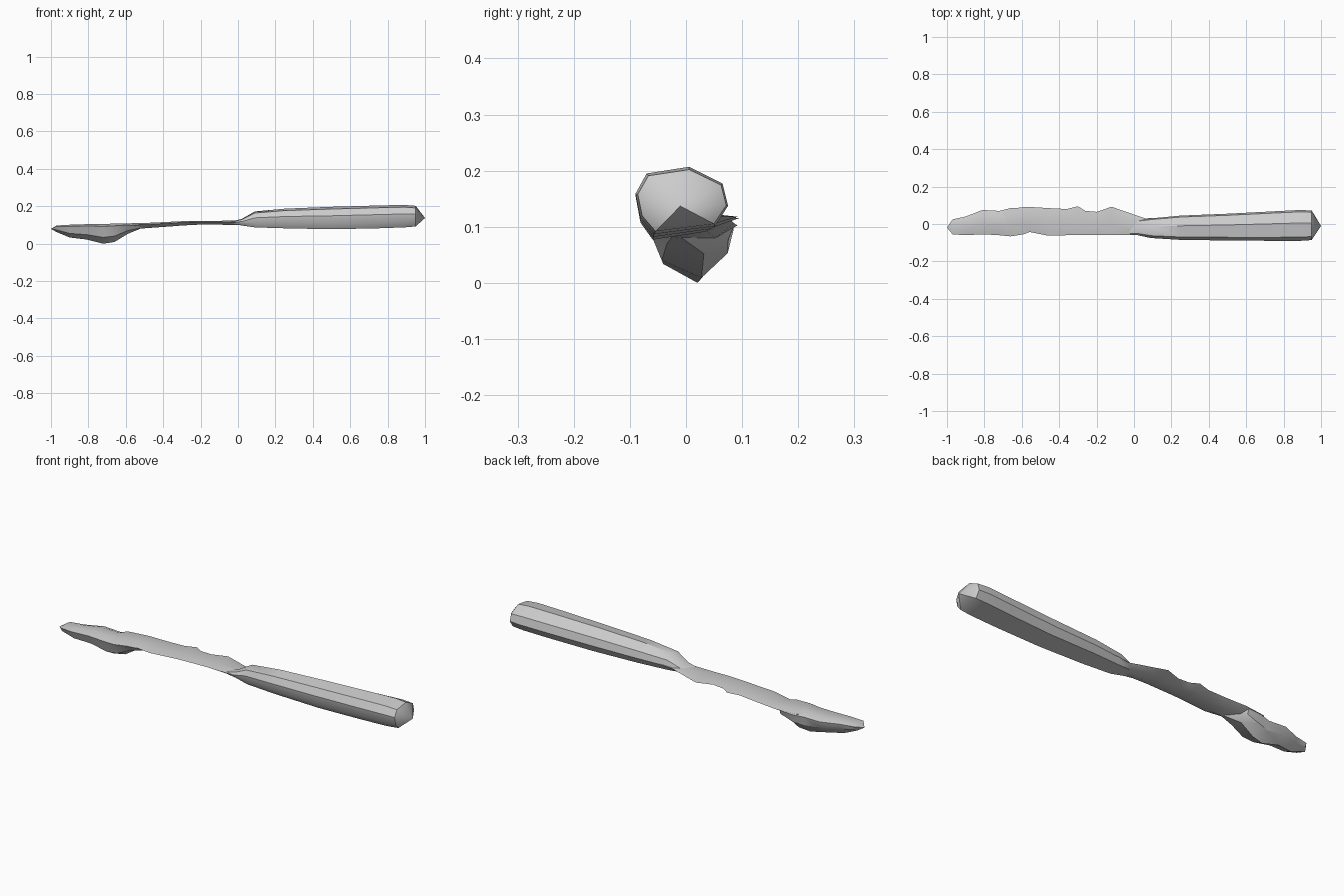
import bpy, bmesh, math

cube = bpy.data.objects.get("Cube")
if cube:
    bpy.data.objects.remove(cube, do_unlink=True)

grey = bpy.data.materials.new("plain grey")
grey.use_nodes = True
grey.diffuse_color = (0.6, 0.6, 0.6, 1)
grey.node_tree.nodes["Principled BSDF"].inputs["Base Color"].default_value = (0.6, 0.6, 0.6, 1)


def loft(name, section, stations, start, end):
    """Skin a unit section (0-1 in y and z) through boxes, closed by points."""
    bm = bmesh.new()
    rings = []
    for x, y0, y1, z0, z1 in stations:
        rings.append([bm.verts.new((x, y0 + u * (y1 - y0), z0 + v * (z1 - z0)))
                      for u, v in section])
    n = len(section)
    for a, b in zip(rings, rings[1:]):
        for i in range(n):
            j = (i + 1) % n
            bm.faces.new((a[i], a[j], b[j], b[i]))
    for ring, tip in ((rings[0], start), (rings[-1], end)):
        p = bm.verts.new(tip)
        for i in range(n):
            bm.faces.new((ring[i], ring[(i + 1) % n], p))
    bmesh.ops.triangulate(bm, faces=[f for f in bm.faces if len(f.verts) > 3])
    bmesh.ops.recalc_face_normals(bm, faces=bm.faces)
    mesh = bpy.data.meshes.new(name)
    bm.to_mesh(mesh)
    bm.free()
    mesh.materials.append(grey)
    ob = bpy.data.objects.new(name, mesh)
    bpy.context.collection.objects.link(ob)
    bpy.ops.object.select_all(action='DESELECT')
    ob.select_set(True)
    bpy.context.view_layer.objects.active = ob
    bpy.ops.object.shade_smooth_by_angle(angle=math.radians(35))
    return ob


# Thick round half of the log, starting in a slanted break
round_section = [(0.12, 0.9), (0.58, 1), (0.94, 0.75), (1, 0.42),
                 (0.86, 0.12), (0.2, 0), (0.05, 0.25), (0, 0.6)]
loft("round_log_half", round_section, [
    (0.02, -0.06, 0.02, 0.10, 0.135),
    (0.09, -0.075, 0.03, 0.09, 0.175),
    (0.25, -0.085, 0.045, 0.085, 0.19),
    (0.5, -0.088, 0.055, 0.08, 0.2),
    (0.75, -0.09, 0.068, 0.085, 0.207),
    (0.89, -0.09, 0.075, 0.09, 0.21),
    (0.95, -0.086, 0.072, 0.095, 0.205)],
    (-0.06, -0.05, 0.115), (1, -0.01, 0.14))

# Thin torn strip with a ragged back edge
strip_section = [(0, 0.7), (0.3, 1), (0.75, 1), (1, 0.8), (0.7, 0.1), (0.25, 0)]
loft("torn_strip", strip_section, [
    (-0.68, -0.055, 0.08, 0.08, 0.11),
    (-0.57, -0.04, 0.092, 0.08, 0.112),
    (-0.46, -0.062, 0.085, 0.088, 0.115),
    (-0.36, -0.06, 0.08, 0.095, 0.12),
    (-0.3, -0.06, 0.095, 0.1, 0.123),
    (-0.26, -0.06, 0.07, 0.102, 0.124),
    (-0.2, -0.06, 0.065, 0.105, 0.125),
    (-0.12, -0.058, 0.092, 0.105, 0.125),
    (0.06, -0.06, 0.03, 0.1, 0.127),
    (0.22, -0.06, 0.038, 0.095, 0.15)],
    (-0.75, 0.01, 0.1), (0.3, -0.01, 0.14))

# Boat-shaped chunk with a flat split top at the far end
chunk_section = [(0, 0.88), (0.35, 1), (0.75, 1), (1, 0.88),
                 (0.93, 0.45), (0.62, 0), (0.15, 0.32)]
loft("broken_end_chunk", chunk_section, [
    (-0.97, -0.055, 0.025, 0.065, 0.1),
    (-0.9, -0.06, 0.04, 0.036, 0.104),
    (-0.81, -0.055, 0.075, 0.025, 0.107),
    (-0.72, -0.06, 0.07, 0.003, 0.108),
    (-0.66, -0.066, 0.085, 0.012, 0.11),
    (-0.59, -0.055, 0.085, 0.055, 0.11)],
    (-1, -0.02, 0.082), (-0.5, -0.02, 0.092))

# Rest the lowest point on the ground
pieces = [bpy.data.objects[n] for n in ("round_log_half", "torn_strip", "broken_end_chunk")]
low = min(v.co.z for ob in pieces for v in ob.data.vertices)
for ob in pieces:
    for v in ob.data.vertices:
        v.co.z -= low
